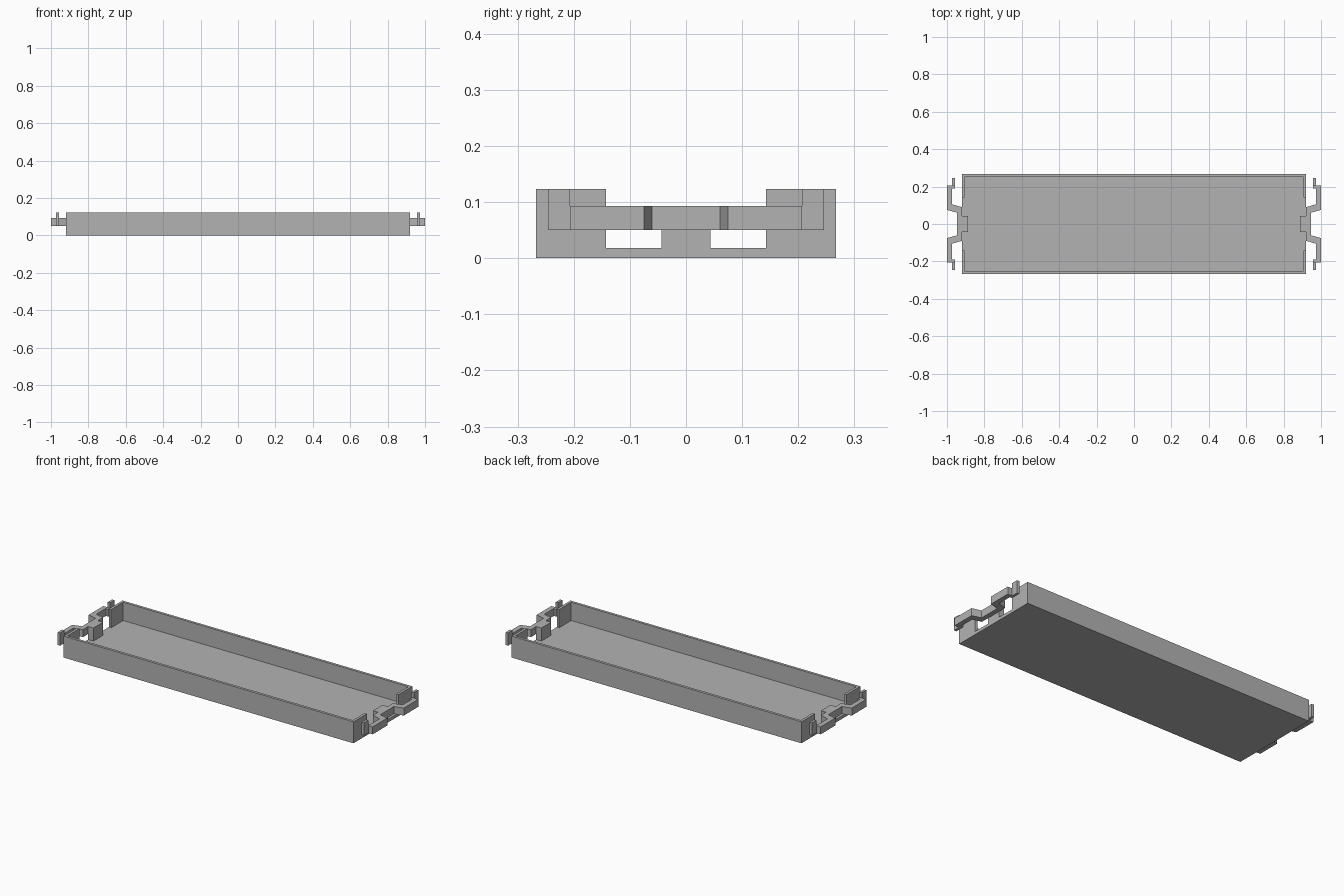
import bpy, bmesh

cube = bpy.data.objects.get("Cube")
if cube:
    bpy.data.objects.remove(cube, do_unlink=True)

grey = bpy.data.materials.new("plain grey")
grey.use_nodes = True
grey.diffuse_color = (0.45, 0.45, 0.45, 1)
grey.node_tree.nodes["Principled BSDF"].inputs["Base Color"].default_value = (0.45, 0.45, 0.45, 1)


def prism(name, outline, low, high):
    """Extrude a flat xy outline from z = low to z = high."""
    bm = bmesh.new()
    face = bm.faces.new([bm.verts.new((x, y, low)) for x, y in outline])
    new = bmesh.ops.extrude_face_region(bm, geom=[face])["geom"]
    verts = [v for v in new if isinstance(v, bmesh.types.BMVert)]
    bmesh.ops.translate(bm, verts=verts, vec=(0, 0, high - low))
    bmesh.ops.recalc_face_normals(bm, faces=bm.faces)
    mesh = bpy.data.meshes.new(name)
    bm.to_mesh(mesh)
    bm.free()
    mesh.materials.append(grey)
    obj = bpy.data.objects.new(name, mesh)
    bpy.context.collection.objects.link(obj)
    return obj


LENGTH, WIDTH, WALL = 0.92, 0.267, 0.015
FLOOR, RIM, GAP = 0.018, 0.123, 0.143
CLIP_LOW, CLIP_TOP = 0.05, 0.093

# Floor
prism("tray_floor", [(-LENGTH, -WIDTH), (LENGTH, -WIDTH), (LENGTH, WIDTH), (-LENGTH, WIDTH)], 0, FLOOR)

# Long walls, each with two returns around the corners
inner_x, inner_y = LENGTH - WALL, WIDTH - WALL
half = [(inner_x, inner_y), (inner_x, GAP), (LENGTH, GAP), (LENGTH, WIDTH)]
for name, s in (("back_wall", 1), ("front_wall", -1)):
    outline = [(x, s * y) for x, y in half] + [(-x, s * y) for x, y in reversed(half)]
    prism(name, outline, FLOOR, RIM)

# Half outlines of the bent clip arm, from its middle to its end
outer = [(0.947, 0.061), (1.0, 0.075), (1.0, 0.207), (0.957, 0.207)]
inner = [(0.957, 0.19), (0.972, 0.19), (0.972, 0.105), (LENGTH, 0.09)]
arm = outer + inner
arm += [(x, -y) for x, y in reversed(arm)]

# Post, clip arm and raised tips at each end
for side, s in (("left", 1), ("right", -1)):
    post = [(0.887, -0.044), (LENGTH, -0.044), (LENGTH, 0.044), (0.887, 0.044)]
    prism(side + "_clip_post", [(s * x, y) for x, y in post], FLOOR, CLIP_TOP)
    prism(side + "_clip_arm", [(s * x, y) for x, y in arm], CLIP_LOW, CLIP_TOP)
    for end, t in (("back", 1), ("front", -1)):
        tip = [(0.957, 0.207), (0.972, 0.207), (0.972, 0.246), (0.957, 0.246)]
        prism(f"{side}_{end}_clip_tip", [(s * x, t * y) for x, y in tip], CLIP_LOW, RIM)
